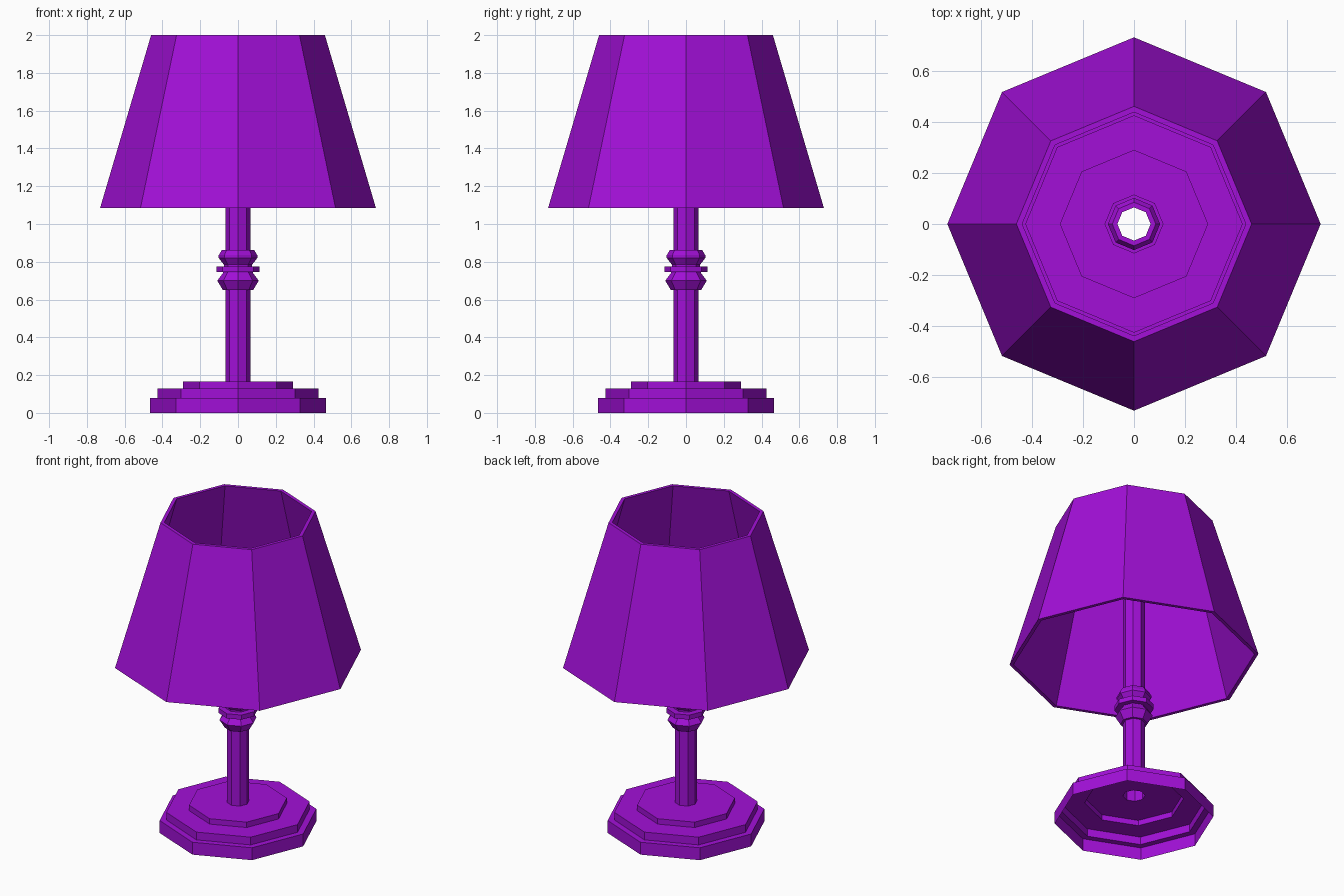
import bpy, bmesh
from math import cos, sin, pi

if "Cube" in bpy.data.objects:
    bpy.data.objects.remove(bpy.data.objects["Cube"])

SIDES = 8

mat = bpy.data.materials.new("purple")
mat.diffuse_color = (0.36, 0.005, 0.68, 1)
mat.use_nodes = True
mat.node_tree.nodes["Principled BSDF"].inputs["Base Color"].default_value = mat.diffuse_color


def lathe(name, profile, closed=False):
    """Revolve (radius, z) points listed bottom to top into a faceted shell."""
    bm = bmesh.new()
    rings = [[bm.verts.new((r * cos(2 * pi * i / SIDES), r * sin(2 * pi * i / SIDES), z))
              for i in range(SIDES)] for r, z in profile]
    pairs = list(zip(rings, rings[1:]))
    if closed:
        pairs.append((rings[-1], rings[0]))
    for a, b in pairs:
        for i in range(SIDES):
            j = (i + 1) % SIDES
            bm.faces.new((a[i], a[j], b[j], b[i]))
    mesh = bpy.data.meshes.new(name)
    bm.to_mesh(mesh)
    bm.free()
    mesh.materials.append(mat)
    obj = bpy.data.objects.new(name, mesh)
    bpy.context.collection.objects.link(obj)
    return obj


# Stepped base, hollow underneath with an open centre
lathe("base", [(0.465, 0), (0.465, 0.08), (0.425, 0.08), (0.425, 0.13),
               (0.29, 0.13), (0.29, 0.165), (0.065, 0.165)])

# Tubular stem with two beads and a disc between them, open at the top
lathe("stem", [(0.065, 0.165), (0.065, 0.65), (0.08, 0.65), (0.11, 0.70),
               (0.08, 0.74), (0.08, 0.745), (0.115, 0.745), (0.115, 0.775),
               (0.075, 0.775), (0.075, 0.785), (0.102, 0.82), (0.102, 0.835),
               (0.085, 0.863), (0.065, 0.863), (0.065, 1.6)])

# Tapered shade with a thin wall, open at both ends
lathe("shade", [(0.73, 1.085), (0.46, 2.0), (0.437, 2.0), (0.707, 1.085)], closed=True)
